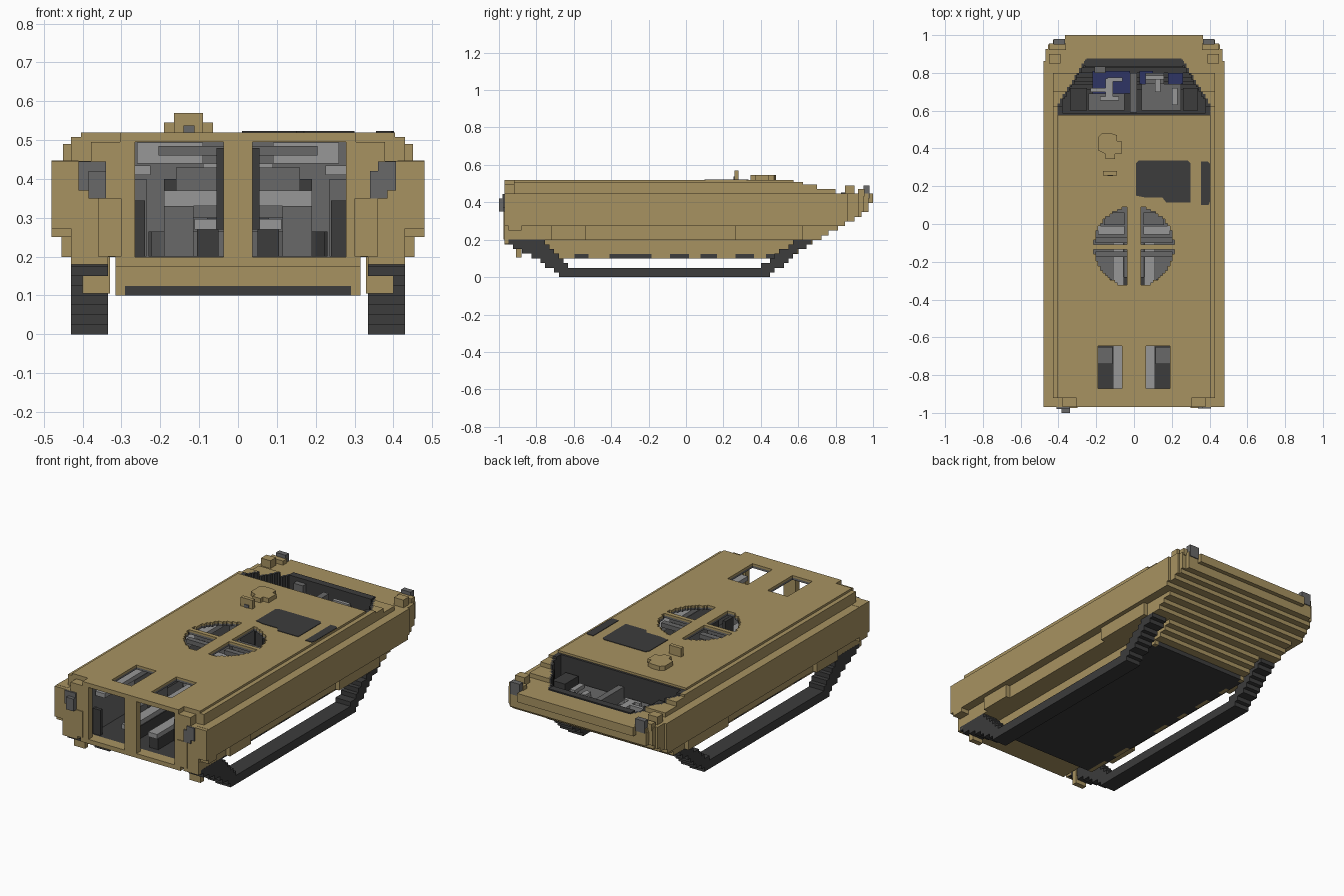
import bpy, bmesh, math
from itertools import product

if "Cube" in bpy.data.objects:
    bpy.data.objects.remove(bpy.data.objects["Cube"], do_unlink=True)

MATS = []
for mat_name, col in [("sand tan", (0.39, 0.29, 0.12)), ("dark rubber", (0.045, 0.045, 0.045)),
                      ("mid grey", (0.14, 0.14, 0.14)), ("light grey", (0.31, 0.31, 0.31)),
                      ("navy blue", (0.028, 0.035, 0.13))]:
    m = bpy.data.materials.new(mat_name)
    m.use_nodes = True
    m.diffuse_color = (*col, 1)
    m.node_tree.nodes["Principled BSDF"].inputs["Base Color"].default_value = (*col, 1)
    MATS.append(m)
TAN, DARK, GREY, LIGHT, BLUE = range(5)


def finish(name, bm, mat=None):
    me = bpy.data.meshes.new(name)
    bm.to_mesh(me)
    bm.free()
    for mt in (MATS if mat is None else [MATS[mat]]):
        me.materials.append(mt)
    ob = bpy.data.objects.new(name, me)
    bpy.context.collection.objects.link(ob)
    return ob


def boxes(name, mat, *spans, mirror=False):
    """One object from boxes given as (x0, x1, y0, y1, z0, z1)."""
    bm = bmesh.new()
    spans = list(spans)
    if mirror:
        spans += [(-b, -a, *r) for a, b, *r in spans]
    for x0, x1, y0, y1, z0, z1 in spans:
        g = bmesh.ops.create_cube(bm, size=1)
        for v in g["verts"]:
            v.co = ((x0 + x1) / 2 + v.co.x * (x1 - x0), (y0 + y1) / 2 + v.co.y * (y1 - y0),
                    (z0 + z1) / 2 + v.co.z * (z1 - z0))
    return finish(name, bm, mat)


def prism(name, mat, pts, z0, z1):
    """Flat outline extruded upward."""
    bm = bmesh.new()
    f = bm.faces.new([bm.verts.new((x, y, z0)) for x, y in pts])
    top = bmesh.ops.extrude_face_region(bm, geom=[f])["geom"]
    for v in top:
        if isinstance(v, bmesh.types.BMVert):
            v.co.z = z1
    bmesh.ops.recalc_face_normals(bm, faces=bm.faces)
    return finish(name, bm, mat)


def voxels(name, lo, hi, n, rule):
    """Blocky solid: rule(x, y, z) gives a material index or None; faces merge into strips."""
    d = [(hi[a] - lo[a]) / n[a] for a in range(3)]
    cells = {}
    for c in product(*map(range, n)):
        m = rule(*[lo[a] + (c[a] + 0.5) * d[a] for a in range(3)])
        if m is not None:
            cells[c] = m
    bm = bmesh.new()

    def step(c, a, s):
        return c[:a] + (c[a] + s,) + c[a + 1:]

    for a, s in product(range(3), (-1, 1)):
        u = 0 if a == 1 else 1
        v = 3 - a - u
        skin = {c for c in cells if step(c, a, s) not in cells}
        for c in skin:
            p = step(c, u, -1)
            if p in skin and cells[p] == cells[c]:
                continue
            e = step(c, u, 1)
            while e in skin and cells[e] == cells[c]:
                e = step(e, u, 1)
            quad = []
            for cu, cv in ((c[u], c[v]), (e[u], c[v]), (e[u], c[v] + 1), (c[u], c[v] + 1)):
                g = [0, 0, 0]
                g[a], g[u], g[v] = c[a] + (s > 0), cu, cv
                quad.append(bm.verts.new([lo[t] + g[t] * d[t] for t in range(3)]))
            if ((u - a) % 3 == 1) != (s > 0):
                quad.reverse()
            bm.faces.new(quad).material_index = cells[c]
    return finish(name, bm)


# Hull: stepped outer shell, hollow crew bay, roof and door openings
DASHES = [(-.60, -.52), (-.41, -.19), (-.09, .01), (.08, .16), (.26, .37), (.43, .52)]


def inside(x, y, z, m=0.0):
    bay = abs(x) < .285 + m and -.93 < y < .34 + m and .2 - m < z < .495 + m
    pit = (.59 - m < y < .86 + m and abs(x) < min(.385, .385 - (y - .64) * .62) + m
           and z > max(.25, .19 + (y - .60) * .57) - m)
    return "bay" if bay else "pit" if pit else None


def opening(x, y, z):
    ax = abs(x)
    if z > .48:
        if .06 < ax < .19 and -.87 < y < -.65:
            return True
        if math.hypot(x, y + .12) < .212 and ax > .035 and not -.135 < y < -.108:
            return True
    return y < -.9 and .2 < z < .495 and (-.26 < x < -.037 or .037 < x < .283)


def hull_rule(x, y, z):
    ax = abs(x)
    # upper outline along the length
    top = (.52 if y < .57 else .507 if y < .63 else .49 if y < .70 else .47 if y < .80 else .447)
    if y < -.92 and ax > .3:
        top = .495 if ax < .38 else .447
    # stepped bow underside and raised tail
    slope = .1 + max(0, math.floor((y - .53) * .57 / .0247 + .5)) * .0247
    low = slope if -.73 < y else .175 if y > -.94 or ax < .31 else .2
    if ax > .312:
        low = max(low, .2)
    if y > .975:
        low = .40
    # half width by height
    skirt = -.72 < y < -.53 or .26 < y < .62
    w = (.40 if z > .507 else .43 if z > .447 else .48 if z > .272 else .46 if skirt else .43)
    for y_lim, w_lim in ((.86, .465), (.925, .45), (.95, .43), (.975, .36)):
        if y > y_lim:
            w = min(w, w_lim)
    if z > top or z < low or ax > w or inside(x, y, z) or opening(x, y, z):
        return None
    if z < .125 and y < .56:
        if ax < .286 or any(a < y < b for a, b in DASHES):
            return DARK
        return TAN
    near = inside(x, y, z, .014)
    if near == "pit":
        return DARK
    if near == "bay" and y > -.91:
        return DARK if z < .2 else GREY
    return TAN


voxels("hull", (-.48, -.97, .1), (.48, 1.0, .52), (76, 158, 34), hull_rule)


# Tracks: stepped belts with raised ends
def lerp(y, pts):
    for (a, p), (b, q) in zip(pts, pts[1:]):
        if a <= y <= b:
            return p + (q - p) * (y - a) / (b - a)
    return 9


def track_rule(x, y, z):
    bottom = lerp(y, [(-.95, .185), (-.86, .13), (-.79, .10), (-.66, 0), (.43, 0), (.67, .195)])
    top = lerp(y, [(-.95, .2), (-.77, .2), (-.63, .05), (.40, .05), (.59, .2), (.67, .2)])
    return DARK if bottom - .003 < z < top + .003 else None


for side, x0 in (("left", .335), ("right", -.43)):
    voxels(side + "_track", (x0, -.95, 0), (x0 + .095, .67, .2), (1, 66, 8), track_rule)
boxes("track_brackets", TAN, (.33, .40, -.91, -.88, .105, .2), (.335, .43, -.97, -.93, .18, .25), mirror=True)

# Roof fittings
prism("engine_grille", DARK, [(.01, .15), (.06, .14), (.15, .14), (.17, .115), (.30, .115), (.30, .32),
                              (.285, .335), (.025, .335), (.01, .32)], .516, .523)
prism("side_grille", DARK, [(.355, .10), (.395, .10), (.402, .12), (.402, .32), (.39, .33), (.355, .33)], .516, .523)
prism("driver_hatch", TAN, [(-.15, .345), (-.10, .345), (-.10, .37), (-.065, .37), (-.065, .44), (-.09, .44),
                            (-.09, .47), (-.12, .48), (-.17, .48), (-.19, .46), (-.19, .39), (-.15, .37)], .515, .545)
boxes("periscope", TAN, (-.165, -.09, .258, .28, .515, .57))
boxes("periscope_glass", GREY, (-.14, -.112, .254, .259, .52, .537))

# Lamps and corner blocks
boxes("tail_lamp_right", GREY, (-.385, -.34, -1.0, -.92, .35, .42), (-.41, -.34, -.98, -.92, .37, .445))
boxes("tail_lamp_left", GREY, (.34, .385, -.978, -.90, .35, .42), (.36, .407, -.978, -.90, .37, .445))
boxes("tail_corner_blocks", TAN, (.41, .48, -.95, -.88, .25, .447), (.30, .36, -.975, -.92, .2, .35), mirror=True)
boxes("bow_lamps", GREY, (.365, .425, .95, .98, .42, .49), mirror=True)
boxes("bow_blocks", TAN, (.36, .45, .92, .955, .43, .47), (.39, .45, .85, .90, .43, .49),
      (.365, .43, .95, .97, .36, .42), mirror=True)

# Crew bay furniture
boxes("bench_tops", LIGHT, (.055, .112, -.89, -.10, .27, .297), mirror=True)
boxes("bench_bases", DARK, (.05, .105, -.87, -.10, .2, .27), (.035, .055, -.35, -.28, .27, .48), mirror=True)
boxes("lockers", GREY, (.115, .19, -.74, -.65, .2, .33), (.235, .285, -.60, -.3, .2, .40), mirror=True)
boxes("wall_trim", DARK, (.24, .287, -.90, -.88, .2, .345), mirror=True)
boxes("ceiling_rails", LIGHT, (.225, .285, -.88, .30, .41, .435), (.04, .09, .28, .34, .41, .44),
      (.09, .26, .30, .34, .44, .494), mirror=True)
boxes("bulkhead_panels", DARK, (.10, .19, .29, .34, .30, .40), (.035, .08, .27, .34, .29, .40), mirror=True)

# Turret basket under the round hatch
ring = [(.23 * math.cos(t * math.tau / 24), -.10 + .23 * math.sin(t * math.tau / 24)) for t in range(24)]
prism("turret_basket", GREY, ring, .2, .265)
boxes("basket_bars", GREY, (-.205, -.035, -.10, -.068, .46, .485), (.035, .205, -.10, -.068, .46, .485),
      (-.205, -.035, -.175, -.145, .46, .485), (.035, .205, -.175, -.145, .46, .485))
boxes("gunner_seats", LIGHT, (.05, .19, -.055, -.01, .33, .37), mirror=True)
boxes("gunner_backs", GREY, (.05, .16, -.005, .06, .30, .43), mirror=True)

# Driver pit: seats, controls and dashboard
boxes("pit_divider", GREY, (-.02, .015, .59, .80, .25, .43))
boxes("seat_bases", GREY, (-.24, -.05, .60, .69, .28, .38), (.04, .25, .60, .74, .28, .38),
      (.06, .16, .74, .80, .3, .40), (-.21, -.15, .80, .83, .33, .43))
boxes("seat_cushions", BLUE, (-.22, -.02, .69, .81, .32, .36), (.03, .10, .74, .81, .32, .37),
      (.18, .26, .74, .80, .32, .37))
boxes("controls", LIGHT, (-.23, -.15, .70, .72, .38, .41), (-.18, -.08, .655, .675, .38, .41),
      (-.15, -.11, .67, .77, .38, .41), (-.14, -.06, .755, .775, .38, .41),
      (.06, .16, .765, .785, .40, .42), (.11, .14, .70, .77, .38, .41), (.20, .23, .63, .72, .38, .40))
boxes("dashboard", DARK, (-.26, .26, .83, .87, .33, .452), (-.34, -.25, .60, .72, .28, .42), (.26, .34, .60, .72, .28, .42))
